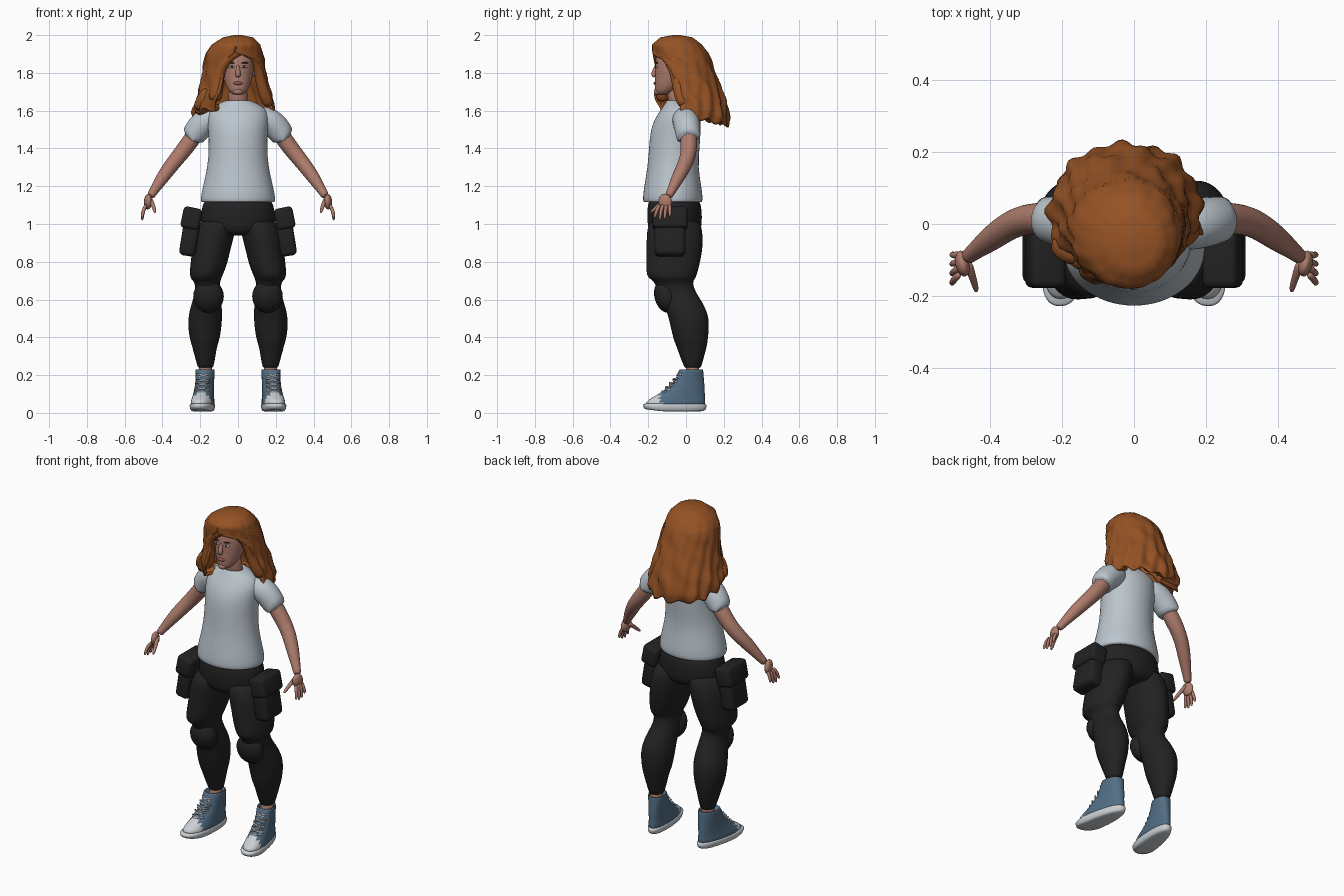
import bpy, bmesh, math
from mathutils import Vector, Matrix


def material(name, rgb):
    m = bpy.data.materials.new(name)
    m.diffuse_color = (*rgb, 1)
    return m


SKIN = material("skin", (0.42, 0.20, 0.15))
HAIR = material("auburn_hair", (0.30, 0.085, 0.018))
SHIRT = material("pale_grey_cotton", (0.50, 0.56, 0.61))
PANTS = material("black_cloth", (0.016, 0.016, 0.016))
DENIM = material("blue_canvas", (0.085, 0.155, 0.23))
RUBBER = material("white_rubber", (0.60, 0.63, 0.66))
LIPS = material("lips", (0.30, 0.10, 0.085))
DARK = material("dark_brown", (0.03, 0.018, 0.012))


def finish(name, bm, mats, mirror=False, subsurf=0):
    bmesh.ops.recalc_face_normals(bm, faces=bm.faces)
    me = bpy.data.meshes.new(name)
    bm.to_mesh(me)
    bm.free()
    me.shade_smooth()
    for m in mats:
        me.materials.append(m)
    ob = bpy.data.objects.new(name, me)
    bpy.context.collection.objects.link(ob)
    if mirror:
        ob.modifiers.new("mirror", 'MIRROR').use_mirror_merge = False
    if subsurf:
        s = ob.modifiers.new("smooth", 'SUBSURF')
        s.levels = s.render_levels = subsurf
    return ob


def skin_rings(bm, rings, cap=True):
    rows = [[bm.verts.new(p) for p in r] for r in rings]
    n = len(rows[0])
    for a, b in zip(rows, rows[1:]):
        for i in range(n):
            j = (i + 1) % n
            bm.faces.new((a[i], a[j], b[j], b[i]))
    if cap:
        bm.faces.new(rows[0][::-1])
        bm.faces.new(rows[-1])


def loft(name, rows, mats, n=24, mirror=False, shape=None, power=1.0):
    """Horizontal sections (z, cx, cy, rx, ry) joined into a body."""
    def pt(z, cx, cy, rx, ry, t):
        c, s = math.cos(t), math.sin(t)
        c = math.copysign(abs(c) ** power, c)
        s = math.copysign(abs(s) ** power, s)
        p = Vector((cx + rx * c, cy + ry * s, z))
        return shape(p) if shape else p
    bm = bmesh.new()
    skin_rings(bm, [[pt(*r, math.tau * i / n) for i in range(n)] for r in rows])
    return finish(name, bm, mats, mirror, 1)


def tube(name, paths, mat, n=12, mirror=True, sub=1):
    """Round limbs along paths of (x, y, z, radius)."""
    bm = bmesh.new()
    for path in paths:
        pts = [Vector(p[:3]) for p in path]
        rings = []
        for k, p in enumerate(pts):
            d = (pts[min(k + 1, len(pts) - 1)] - pts[max(k - 1, 0)]).normalized()
            u = d.cross(Vector((0, 1, 0.3))).normalized()
            v = d.cross(u)
            r = path[k][3]
            rings.append([p + r * (u * math.cos(math.tau * i / n) + v * math.sin(math.tau * i / n))
                          for i in range(n)])
        skin_rings(bm, rings)
    return finish(name, bm, [mat], mirror, sub)


def ball(name, pos, size, mat, rot=(0, 0, 0), mirror=True):
    bm = bmesh.new()
    m = Matrix.LocRotScale(Vector(pos), Matrix.Rotation(rot[2], 3, 'Z') @ Matrix.Rotation(rot[0], 3, 'X'),
                           Vector(size))
    bmesh.ops.create_uvsphere(bm, u_segments=20, v_segments=12, radius=1, matrix=m)
    return finish(name, bm, [mat], mirror)


def box(name, pos, size, mat, tilt, bevel):
    bm = bmesh.new()
    m = Matrix.LocRotScale(Vector(pos), Matrix.Rotation(tilt, 3, 'Y'), Vector(size))
    bmesh.ops.create_cube(bm, size=1, matrix=m)
    bmesh.ops.bevel(bm, geom=bm.edges[:], offset=bevel, segments=3, profile=0.5, affect='EDGES')
    return finish(name, bm, [mat], True)


# Head, neck and face
loft("head", [(1.682, 0, -.125, .02, .025), (1.695, 0, -.115, .045, .05), (1.735, 0, -.088, .068, .078),
              (1.79, 0, -.072, .081, .092), (1.85, 0, -.065, .087, .1), (1.91, 0, -.06, .083, .095),
              (1.95, 0, -.055, .06, .07), (1.965, 0, -.05, .02, .02)], [SKIN])
loft("neck", [(1.58, 0, -.03, .06, .055), (1.65, 0, -.042, .05, .048), (1.74, 0, -.06, .052, .055)], [SKIN])
tube("nose", [[(0, -.155, 1.845, .008), (0, -.166, 1.815, .011), (0, -.172, 1.79, .017),
               (0, -.163, 1.778, .012)]], SKIN, mirror=False)
ball("lips", (0, -.164, 1.745), (.026, .008, .009), LIPS, mirror=False)
ball("chin", (0, -.148, 1.7), (.026, .022, .018), SKIN, mirror=False)
ball("eye_white", (.034, -.157, 1.832), (.017, .005, .007), RUBBER, (0, 0, .3))
ball("iris", (.033, -.1605, 1.832), (.007, .004, .007), DARK, (0, 0, .3))
ball("eyebrow", (.036, -.156, 1.853), (.02, .005, .004), DARK, (0, 0, .3))
ball("ear", (.086, -.05, 1.81), (.01, .02, .032), SKIN)

# Hair: (z, cx, cy, rx, ry, opening on +x side, opening on -x side, backward slope)
hair_rows = [(2.0, 0, -.05, .02, .02, 0, 0, 0), (1.988, 0, -.05, .08, .085, 0, 0, 0),
             (1.95, -.01, -.048, .128, .132, 0, 0, 0), (1.905, -.02, -.03, .15, .148, 3, 0, 0),
             (1.875, -.02, -.022, .158, .152, 45, 14, 0), (1.82, -.019, -.012, .165, .16, 64, 23, 0),
             (1.74, -.02, .005, .178, .178, 72, 22, -.05), (1.67, -.02, .018, .198, .194, 74, 22, -.12),
             (1.61, -.022, .026, .215, .2, 74, 26, -.2), (1.575, -.022, .03, .21, .192, 74, 28, -.24),
             (1.6, -.015, .025, .13, .13, 70, 32, -.2)]
bm = bmesh.new()
COLS, STEPS = 72, 3
fine = []
for a, b in zip(hair_rows, hair_rows[1:]):
    fine += [[p + (q - p) * k / STEPS for p, q in zip(a, b)] for k in range(STEPS)]
fine.append(list(hair_rows[-1]))
grid = []
for z, cx, cy, rx, ry, a0, a1, slope in fine:
    row = []
    for i in range(COLS + 1):
        t = math.radians(a0 + (360 - a0 - a1) * i / COLS)
        low = max(0, min(1, (2.0 - z) / .35))
        wave = .018 * math.sin(9 * t + 26 * z) + .022 * math.sin(17 * t - 21 * z) + .012 * math.sin(5 * t + 60 * z)
        f = 1 + wave * (.25 + 1.2 * low)
        y = cy - ry * f * math.cos(t)
        jag = low * low * .012 * math.sin(13 * t)
        row.append(bm.verts.new((cx + rx * f * math.sin(t), y, z + slope * y + jag)))
    grid.append(row)
for a, b in zip(grid, grid[1:]):
    for i in range(COLS):
        bm.faces.new((a[i], a[i + 1], b[i + 1], b[i]))
bm.faces.new(grid[0][:-1])
bmesh.ops.remove_doubles(bm, verts=bm.verts, dist=.0005)
hair = finish("hair", bm, [HAIR])
sol = hair.modifiers.new("thickness", 'SOLIDIFY')
sol.thickness, sol.offset = .015, -1
# Swept fringe and front lock
tube("hair_fringe", [[(.035, -.14, 1.925, .025), (-.03, -.155, 1.9, .027), (-.08, -.135, 1.85, .03),
                      (-.105, -.125, 1.78, .03), (-.115, -.125, 1.7, .04), (-.125, -.125, 1.645, .035)],
                     [(.03, -.14, 1.925, .02), (.075, -.12, 1.9, .024), (.105, -.075, 1.85, .026),
                      (.118, -.05, 1.76, .028), (.14, -.03, 1.68, .035), (.17, -.01, 1.62, .03)],
                     [(-.15, -.09, 1.72, .03), (-.185, -.07, 1.65, .045), (-.215, -.05, 1.6, .03)]],
     HAIR, mirror=False)

# T-shirt
loft("shirt_body", [(1.118, 0, -.07, .18, .14), (1.112, 0, -.07, .196, .156), (1.135, 0, -.07, .2, .16),
                    (1.2, 0, -.07, .186, .152), (1.3, 0, -.07, .162, .134), (1.4, 0, -.062, .154, .134),
                    (1.5, 0, -.055, .158, .134), (1.565, 0, -.042, .165, .12), (1.61, 0, -.032, .15, .098),
                    (1.637, 0, -.035, .105, .076), (1.655, 0, -.042, .066, .06), (1.655, 0, -.042, .056, .052),
                    (1.63, 0, -.042, .05, .045)], [SHIRT], n=32)
tube("sleeve", [[(.08, -.015, 1.565, .055), (.14, -.005, 1.56, .071), (.19, .004, 1.53, .073),
                 (.225, .01, 1.485, .067), (.248, .014, 1.45, .064), (.25, .014, 1.447, .058),
                 (.235, .012, 1.47, .045)]], SHIRT, n=18)

# Arms and hands
tube("arm", [[(.19, .012, 1.53, .045), (.25, .016, 1.44, .046), (.3, .014, 1.375, .043), (.345, -.002, 1.32, .04),
              (.39, -.035, 1.26, .037), (.43, -.065, 1.2, .028), (.455, -.085, 1.16, .022),
              (.465, -.095, 1.145, .022)]], SKIN, n=16)
ball("palm", (.477, -.11, 1.118), (.02, .036, .042), SKIN, (.35, 0, -.2))
fingers = [[(.465, -.1, 1.135, .015), (.452, -.14, 1.105, .012), (.442, -.17, 1.075, .01), (.438, -.19, 1.06, .007)]]
for k in range(4):
    y = -.138 + .018 * k
    drop = (.0, -.012, -.008, .008)[k]
    fingers.append([(.485, y, 1.105, .011), (.5, y - .016 + .004 * k, 1.075, .0105),
                    (.506, y - .024 + .008 * k, 1.05 + drop / 2, .0095),
                    (.507, y - .03 + .009 * k, 1.03 + drop, .006)])
tube("fingers", fingers, SKIN, n=8)

# Trousers
loft("trouser_hips", [(1.14, 0, -.062, .175, .132), (1.1, 0, -.062, .188, .142), (1.04, 0, -.06, .2, .146),
                      (.98, 0, -.06, .195, .143), (.95, 0, -.06, .14, .125), (.938, 0, -.06, .06, .09)], [PANTS], n=32)
loft("trouser_leg", [(1.03, .1, -.06, .09, .13), (.98, .115, -.06, .105, .145), (.93, .13, -.06, .108, .15),
                     (.87, .14, -.06, .102, .15), (.78, .156, -.07, .098, .142), (.725, .17, -.077, .087, .134),
                     (.705, .168, -.07, .078, .115), (.69, .162, -.065, .066, .1), (.64, .158, -.05, .068, .1),
                     (.59, .165, -.02, .078, .106), (.52, .173, .012, .09, .108), (.46, .176, .02, .09, .103),
                     (.39, .176, .025, .08, .092), (.35, .177, .03, .065, .08), (.3, .174, .032, .056, .065),
                     (.25, .172, .035, .043, .047), (.235, .172, .035, .04, .043)], [PANTS], mirror=True)
ball("knee_pad", (.156, -.105, .617), (.081, .062, .09), PANTS, (.28, 0, 0))
tube("shin_fold", [[(.172, -.02, .36, .05), (.178, .03, .345, .075), (.172, .06, .34, .05)]], PANTS, n=16)
box("cargo_pocket", (.252, -.085, .95), (.088, .165, .24), PANTS, -.16, .025)
box("pocket_flap", (.247, -.085, 1.03), (.1, .185, .115), PANTS, -.2, .02)

# Ankles and shoes, toes turned slightly outward
tube("ankle", [[(.173, .03, .16, .038), (.173, .034, .21, .038), (.172, .035, .27, .036)]], SKIN, n=14)


def toe_out(p):
    wide = 1 + .16 * max(-1, min(1, -(p.y + .06) / .15))
    lift = .012 * max(0, (-p.y - .14) / .09) if p.z < .03 else 0
    return Vector((.177 - .13 * p.y + p.x * wide, p.y, p.z + lift))


loft("shoe_sole", [(.006, 0, -.06, .048, .15), (.012, 0, -.06, .058, .165), (.045, 0, -.06, .063, .172),
                   (.052, 0, -.06, .058, .165)], [RUBBER], n=32, mirror=True, shape=toe_out, power=.85)
upper = loft("shoe_upper", [(.03, 0, -.055, .058, .16), (.055, 0, -.055, .059, .157), (.075, 0, -.045, .057, .147),
                            (.092, 0, -.03, .054, .13), (.115, 0, -.012, .053, .112), (.145, 0, .008, .052, .09),
                            (.18, 0, .02, .053, .075), (.215, 0, .025, .055, .067), (.232, 0, .028, .055, .063),
                            (.232, 0, .03, .047, .054), (.2, 0, .03, .04, .045)],
             [DENIM, RUBBER], n=32, mirror=True, shape=toe_out, power=.9)
for f in upper.data.polygons:
    if f.center.y < -.135:
        f.material_index = 1
laces = []
for k in range(5):
    z = .103 + .022 * k
    y = -.128 + .02 * k
    for s in (-1, 1):
        x = .177 - .13 * y
        laces.append([(x - s * .036, y + .024, z - .004, .005), (x - s * .018, y + .002, z, .005),
                      (x + s * .018, y + .002, z + .012, .005), (x + s * .036, y + .024, z + .012, .005)])
tube("laces", laces, RUBBER, n=6, sub=0)
